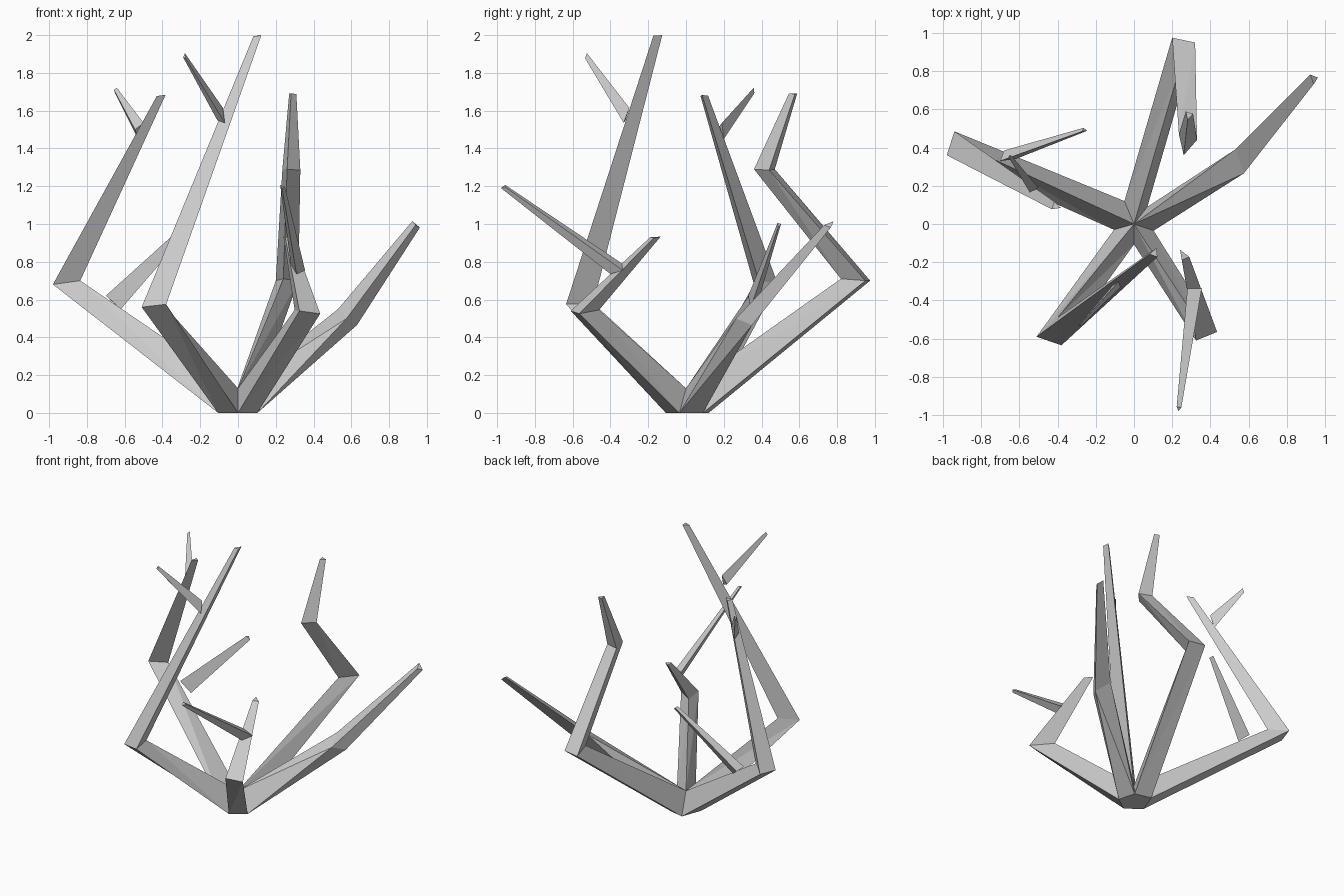
import bpy
import bmesh
from mathutils import Vector

if "Cube" in bpy.data.objects:
    bpy.data.objects.remove(bpy.data.objects["Cube"], do_unlink=True)

# One plain grey for the whole shrub
wood = bpy.data.materials.new("dry_grey_wood")
wood.use_nodes = True
wood.diffuse_color = (0.6, 0.6, 0.6, 1)
wood.node_tree.nodes["Principled BSDF"].inputs["Base Color"].default_value = wood.diffuse_color


def finish(name, bm):
    """Turn a bmesh into a flat-shaded object."""
    bmesh.ops.recalc_face_normals(bm, faces=bm.faces)
    mesh = bpy.data.meshes.new(name)
    bm.to_mesh(mesh)
    bm.free()
    mesh.materials.append(wood)
    obj = bpy.data.objects.new(name, mesh)
    bpy.context.collection.objects.link(obj)
    return obj


def shrink(ring, centre, scale):
    """Smaller copy of a three-sided section, moved to a new centre."""
    middle = sum((Vector(p) for p in ring), Vector()) / len(ring)
    return [Vector(centre) + (Vector(p) - middle) * scale for p in ring]


def limb(name, *rings):
    """Three-sided limb through a series of sections, capped at both ends."""
    bm = bmesh.new()
    loops = [[bm.verts.new(p) for p in ring] for ring in rings]
    for a, b in zip(loops, loops[1:]):
        for i in range(3):
            j = (i + 1) % 3
            bm.faces.new((a[i], a[j], b[j]))
            bm.faces.new((a[i], b[j], b[i]))
    bm.faces.new(loops[0])
    bm.faces.new(loops[-1])
    return finish(name, bm)


def twig(name, base, tip, scale=0.33):
    """Side shoot tapering from a section buried in its branch."""
    return limb(name, base, shrink(base, tip, scale))


# Root: a five-sided foot whose sectors each start one branch
crown = (0, 0, 0.13)
front, right = (0, -0.107, 0), (0.103, -0.035, 0)
back_right, back_left = (0.07, 0.09, 0), (-0.05, 0.12, 0)
left = (-0.105, -0.03, 0)

bm = bmesh.new()
bm.faces.new([bm.verts.new(p) for p in (front, right, back_right, back_left, left)])
finish("root_foot", bm)

# Back branch: leans out, folds inward, then turns up
elbow = [(0.24, 0.82, 0.71), (0.32, 0.95, 0.7), (0.2, 0.975, 0.7)]
knee = [(0.26, 0.36, 1.29), (0.33, 0.44, 1.285), (0.235, 0.47, 1.29)]
limb("back_branch", (crown, back_right, back_left), elbow, knee,
     shrink(knee, (0.287, 0.57, 1.69), 0.4))

# Left-hand side branch on +x, twisting outward without twigs
elbow = [(0.53, 0.39, 0.55), (0.575, 0.265, 0.5), (0.63, 0.35, 0.465)]
limb("left_branch", (crown, right, back_right), elbow,
     shrink(elbow, (0.942, 0.76, 0.997), 0.4))

# Front branch on +x, short, with one long forward twig
elbow = [(0.3, -0.46, 0.545), (0.325, -0.61, 0.54), (0.435, -0.565, 0.525)]
limb("front_left_branch", (crown, front, right), elbow,
     shrink(elbow, (0.26, -0.165, 0.93), 0.36))
twig("front_left_twig",
     [(0.28, -0.33, 0.785), (0.355, -0.335, 0.755), (0.31, -0.4, 0.735)],
     (0.235, -0.965, 1.198))

# Tallest branch, front on -x
elbow = [(-0.4, -0.49, 0.58), (-0.51, -0.59, 0.56), (-0.38, -0.635, 0.575)]
limb("front_right_branch", (crown, left, front), elbow,
     shrink(elbow, (0.107, -0.152, 1.997), 0.32))
twig("front_right_twig",
     [(-0.11, -0.32, 1.55), (-0.07, -0.33, 1.535), (-0.08, -0.3, 1.615)],
     (-0.283, -0.53, 1.888))

# Side branch on -x with a low inner twig and a high outer twig
elbow = [(-0.835, 0.385, 0.7), (-0.94, 0.485, 0.685), (-0.98, 0.36, 0.68)]
limb("right_branch", (crown, back_left, left), elbow,
     shrink(elbow, (-0.41, 0.093, 1.68), 0.32))
twig("right_low_twig",
     [(-0.7, 0.33, 0.62), (-0.68, 0.385, 0.6), (-0.62, 0.34, 0.55)],
     (-0.26, 0.492, 0.997))
twig("right_high_twig",
     [(-0.545, 0.165, 1.5), (-0.5, 0.19, 1.535), (-0.53, 0.2, 1.45)],
     (-0.65, 0.357, 1.708))
